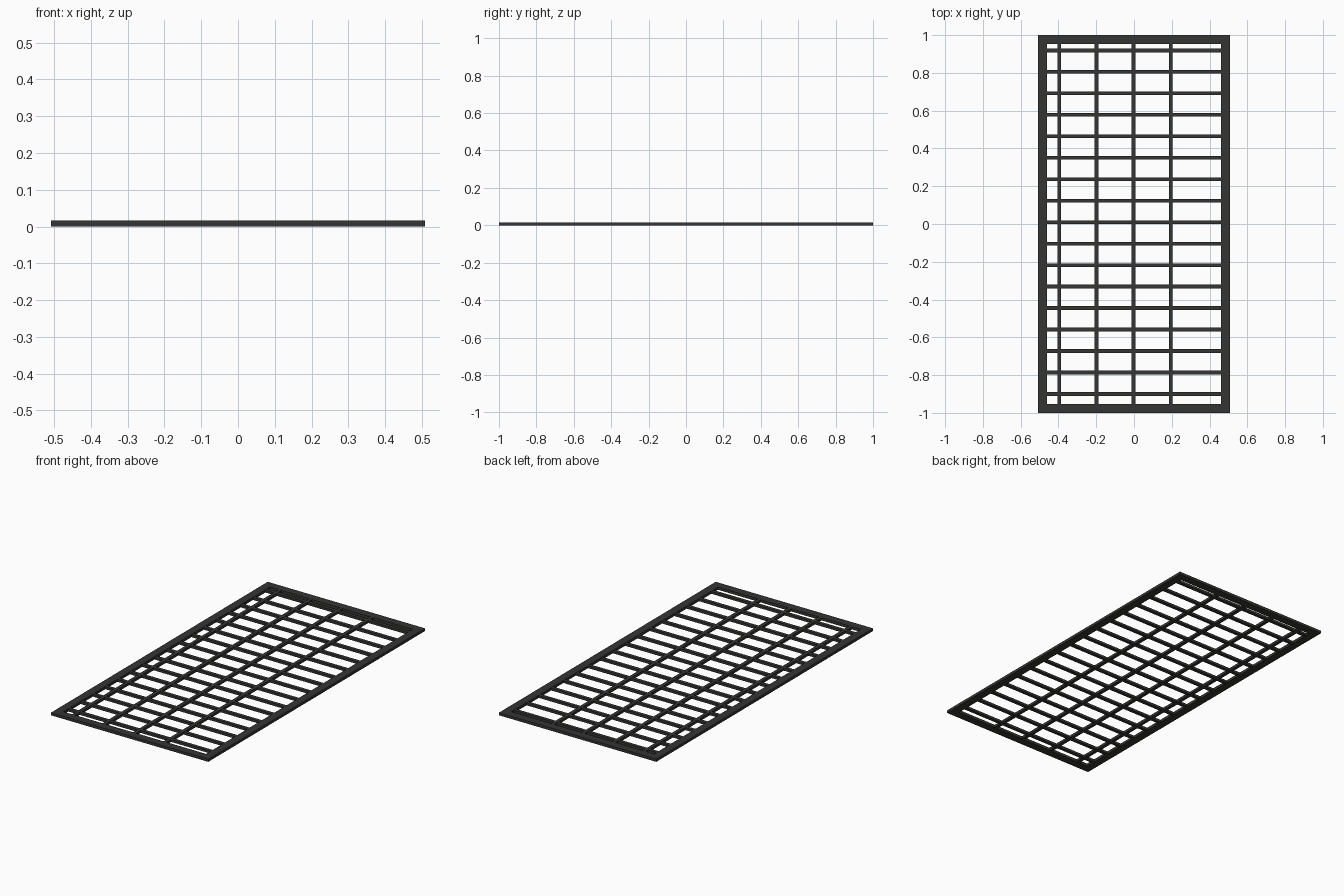
import bpy, bmesh

if "Cube" in bpy.data.objects:
    bpy.data.objects.remove(bpy.data.objects["Cube"])

HX, HY, H = 0.508, 1.0, 0.016      # half width, half length, thickness
RIM = 0.047                        # frame width
BAR = 0.02                         # bar width

mat = bpy.data.materials.new("dark_grey_metal")
mat.diffuse_color = (0.035, 0.035, 0.034, 1)
mat.use_nodes = True
mat.node_tree.nodes["Principled BSDF"].inputs["Base Color"].default_value = mat.diffuse_color


def finish(name, bm):
    bmesh.ops.recalc_face_normals(bm, faces=bm.faces)
    me = bpy.data.meshes.new(name)
    bm.to_mesh(me)
    bm.free()
    me.materials.append(mat)
    ob = bpy.data.objects.new(name, me)
    bpy.context.collection.objects.link(ob)
    return ob


def box(name, x0, x1, y0, y1, z0, z1):
    bm = bmesh.new()
    bmesh.ops.create_cube(bm, size=1)
    for v in bm.verts:
        v.co.x = x1 if v.co.x > 0 else x0
        v.co.y = y1 if v.co.y > 0 else y0
        v.co.z = z1 if v.co.z > 0 else z0
    return finish(name, bm)


# Outer frame: mitred rectangular ring
bm = bmesh.new()
corners = [(-1, -1), (1, -1), (1, 1), (-1, 1)]
rings = []
for inset, z in [(0, 0), (0, H), (RIM, H), (RIM, 0)]:
    rings.append([bm.verts.new((sx * (HX - inset), sy * (HY - inset), z))
                  for sx, sy in corners])
for r in range(4):
    a, b = rings[r], rings[(r + 1) % 4]
    for i in range(4):
        j = (i + 1) % 4
        bm.faces.new((a[i], a[j], b[j], b[i]))
finish("outer_frame", bm)

# Lengthwise bars, offset towards the left
for i in range(4):
    x = -0.396 + i * 0.197
    box(f"long_bar_{i + 1}", x - BAR / 2, x + BAR / 2,
        -HY + RIM, HY - RIM, 0.0005, H - 0.0005)

# Crosswise bars
for i in range(17):
    y = -0.9 + i * 0.1137
    box(f"cross_bar_{i + 1}", -HX + RIM, HX - RIM,
        y - BAR / 2, y + BAR / 2, 0.001, H - 0.001)
